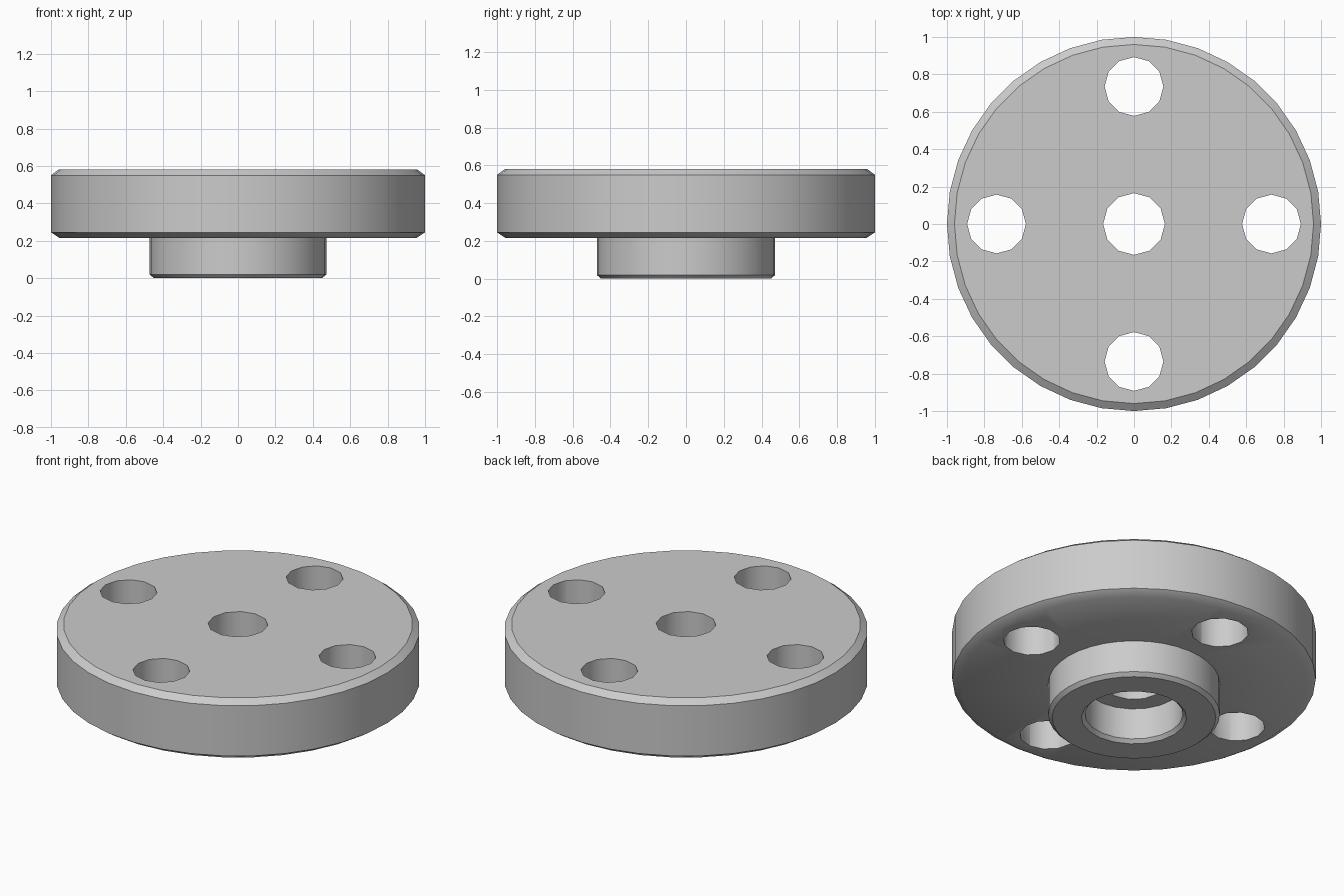
import bpy
import bmesh
from math import cos, sin, pi

cube = bpy.data.objects.get("Cube")
if cube:
    bpy.data.objects.remove(cube, do_unlink=True)

steel = bpy.data.materials.new("grey steel")
steel.use_nodes = True
grey = (0.6, 0.6, 0.6, 1)
steel.diffuse_color = grey
steel.node_tree.nodes["Principled BSDF"].inputs["Base Color"].default_value = grey


def turned(name, profile, sides, x=0, y=0):
    """Solid of revolution from (radius, height) pairs, listed bottom to top."""
    bm = bmesh.new()
    rings = [[bm.verts.new((x + r * cos(2 * pi * i / sides),
                            y + r * sin(2 * pi * i / sides), z))
              for i in range(sides)] for r, z in profile]
    bm.faces.new(rings[0][::-1])
    bm.faces.new(rings[-1])
    for low, high in zip(rings, rings[1:]):
        for i in range(sides):
            j = (i + 1) % sides
            bm.faces.new((low[i], low[j], high[j], high[i]))
    mesh = bpy.data.meshes.new(name)
    bm.to_mesh(mesh)
    bm.free()
    mesh.materials.append(steel)
    obj = bpy.data.objects.new(name, mesh)
    bpy.context.collection.objects.link(obj)
    return obj


# Chamfered disc with a stepped hub underneath
flange = turned("flange", [(0.45, 0), (0.472, 0.02), (0.472, 0.215), (0.955, 0.215),
                           (1, 0.245), (1, 0.55), (0.96, 0.58)], 36)

# Centre bore, chamfered counterbore and four bolt holes
cutters = [turned("bore_cutter", [(0.165, -0.1), (0.165, 0.7)], 12),
           turned("counterbore_cutter", [(0.31, -0.02), (0.27, 0.02), (0.27, 0.21)], 20)]
for k in range(4):
    a = k * pi / 2
    cutters.append(turned("bolt_hole_cutter", [(0.157, 0.1), (0.157, 0.7)], 12,
                          0.735 * cos(a), 0.735 * sin(a)))

bpy.ops.object.select_all(action="DESELECT")
bpy.context.view_layer.objects.active = flange
flange.select_set(True)
for cutter in cutters:
    cutter.hide_render = True
    cut = flange.modifiers.new("cut", "BOOLEAN")
    cut.operation = "DIFFERENCE"
    cut.solver = "EXACT"
    cut.object = cutter
    bpy.ops.object.modifier_apply(modifier=cut.name)
    bpy.data.objects.remove(cutter, do_unlink=True)

bpy.ops.object.shade_smooth_by_angle(angle=0.61)
